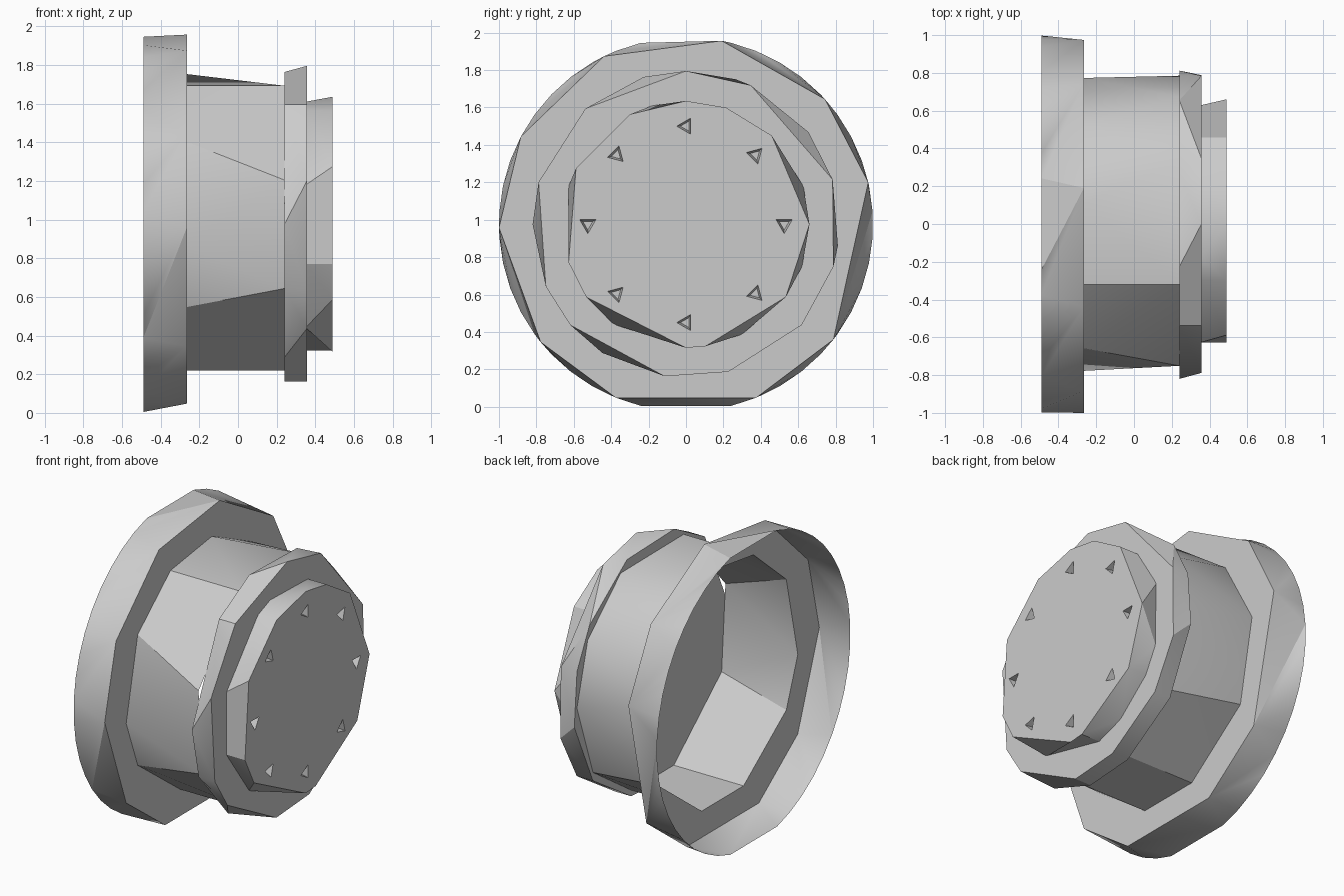
import bpy
import bmesh
import math
from mathutils import Matrix, Vector

AXIS_Z = 0.975          # height of the wheel axis

cube = bpy.data.objects.get("Cube")
if cube:
    bpy.data.objects.remove(cube, do_unlink=True)

grey = bpy.data.materials.new("light_grey")
grey.use_nodes = True
colour = (0.6, 0.6, 0.6, 1)
grey.diffuse_color = colour
grey.node_tree.nodes["Principled BSDF"].inputs["Base Color"].default_value = colour


def on_axis(x, radius, degrees):
    a = math.radians(degrees)
    return Vector((x, radius * math.cos(a), AXIS_Z + radius * math.sin(a)))


def ring(bm, x, radius, angles):
    """Vertices around the axis, as (angle, vertex) pairs in order."""
    return [(a, bm.verts.new(on_axis(x, radius, a)))
            for a in sorted(d % 360 for d in angles)]


def stitch(bm, back, front):
    """Join two rings with different corner counts by walking the angle."""
    def at(loop, k):
        return loop[k % len(loop)][0] + 360 * (k // len(loop))

    i = j = 0
    while i < len(back) or j < len(front):
        a, b = back[i % len(back)][1], front[j % len(front)][1]
        da, db = at(back, i + 1), at(front, j + 1)
        can_a, can_b = i < len(back), j < len(front)
        if can_a and can_b and abs(da - db) < 0.1:
            i, j = i + 1, j + 1
            bm.faces.new((a, back[i % len(back)][1], front[j % len(front)][1], b))
        elif can_a and (not can_b or da < db):
            i += 1
            bm.faces.new((a, back[i % len(back)][1], b))
        else:
            j += 1
            bm.faces.new((a, front[j % len(front)][1], b))


def finish(name, bm):
    mesh = bpy.data.meshes.new(name)
    bm.to_mesh(mesh)
    bm.free()
    mesh.materials.append(grey)
    obj = bpy.data.objects.new(name, mesh)
    bpy.context.collection.objects.link(obj)
    return obj


def select_only(obj):
    bpy.ops.object.select_all(action="DESELECT")
    obj.select_set(True)
    bpy.context.view_layer.objects.active = obj


def smooth(obj):
    select_only(obj)
    bpy.ops.object.shade_smooth_by_angle(angle=math.radians(30))


def part(name, sections, closed):
    """Shell through (x, radius, angles) sections, with end caps if closed."""
    bm = bmesh.new()
    rings = [ring(bm, *s) for s in sections]
    for back, front in zip(rings, rings[1:]):
        stitch(bm, back, front)
    if closed:
        bm.faces.new([v for _, v in reversed(rings[0])])
        bm.faces.new([v for _, v in rings[-1]])
    return finish(name, bm)


# Flange: finely rounded open rim, coarse front edge, flat inner annulus
rim = list(range(-76, 77, 8)) + list(range(104, 257, 8))
flange_edge = (13, 42, 79, 116, 152, 181, 219, 248, 292, 322)
barrel_back = (10, 48, 82, 114, 147, 188, 213, 254, 286, 328)
barrel_front = (0, 31, 65, 114, 163, 205, 254, 286, 322)
flange = part("flange", [(-0.49, 1, rim), (-0.265, 1, flange_edge),
                         (-0.265, 0.785, barrel_back)], False)

# Hollow barrel, closed by the back of the front ring
barrel = part("barrel", [(-0.265, 0.785, barrel_back),
                         (0.24, 0.785, barrel_front)], False)

# Front ring
front_ring = part("front_ring", [
    (0.24, 0.82, (17, 37, 71, 106, 131, 180, 204, 237, 262, 286, 319, 352)),
    (0.357, 0.82, (17, 65, 90, 131, 164, 204, 221, 262, 286, 319, 344))], True)

# Hub cap, seated slightly into the front ring
hub_cap = part("hub_cap", [
    (0.35, 0.66, (18, 46, 71, 106, 117, 162, 198, 234, 279, 297, 324, 340)),
    (0.49, 0.66, (0, 46, 71, 90, 117, 153, 198, 216, 270, 279, 324))], True)

# Eight three-sided bolt dimples cut into the hub cap
bm = bmesh.new()
for k in range(8):
    place = (Matrix.Translation(on_axis(0.485, 0.525, 45 * k))
             @ Matrix.Rotation(math.radians(30 + 15 * (k % 4)), 4, "X")
             @ Matrix.Rotation(-math.pi / 2, 4, "Y"))
    bmesh.ops.create_cone(bm, cap_ends=True, segments=3, radius1=0.065,
                          radius2=0.03, depth=0.08, matrix=place)
bmesh.ops.recalc_face_normals(bm, faces=bm.faces)
cutter = finish("bolt_cutter", bm)
cutter.hide_render = True
cut = hub_cap.modifiers.new("bolt_dimples", "BOOLEAN")
cut.operation = "DIFFERENCE"
cut.solver = "EXACT"
cut.object = cutter
select_only(hub_cap)
bpy.ops.object.modifier_apply(modifier=cut.name)
bpy.data.objects.remove(cutter, do_unlink=True)

for obj in (flange, barrel, front_ring, hub_cap):
    smooth(obj)
